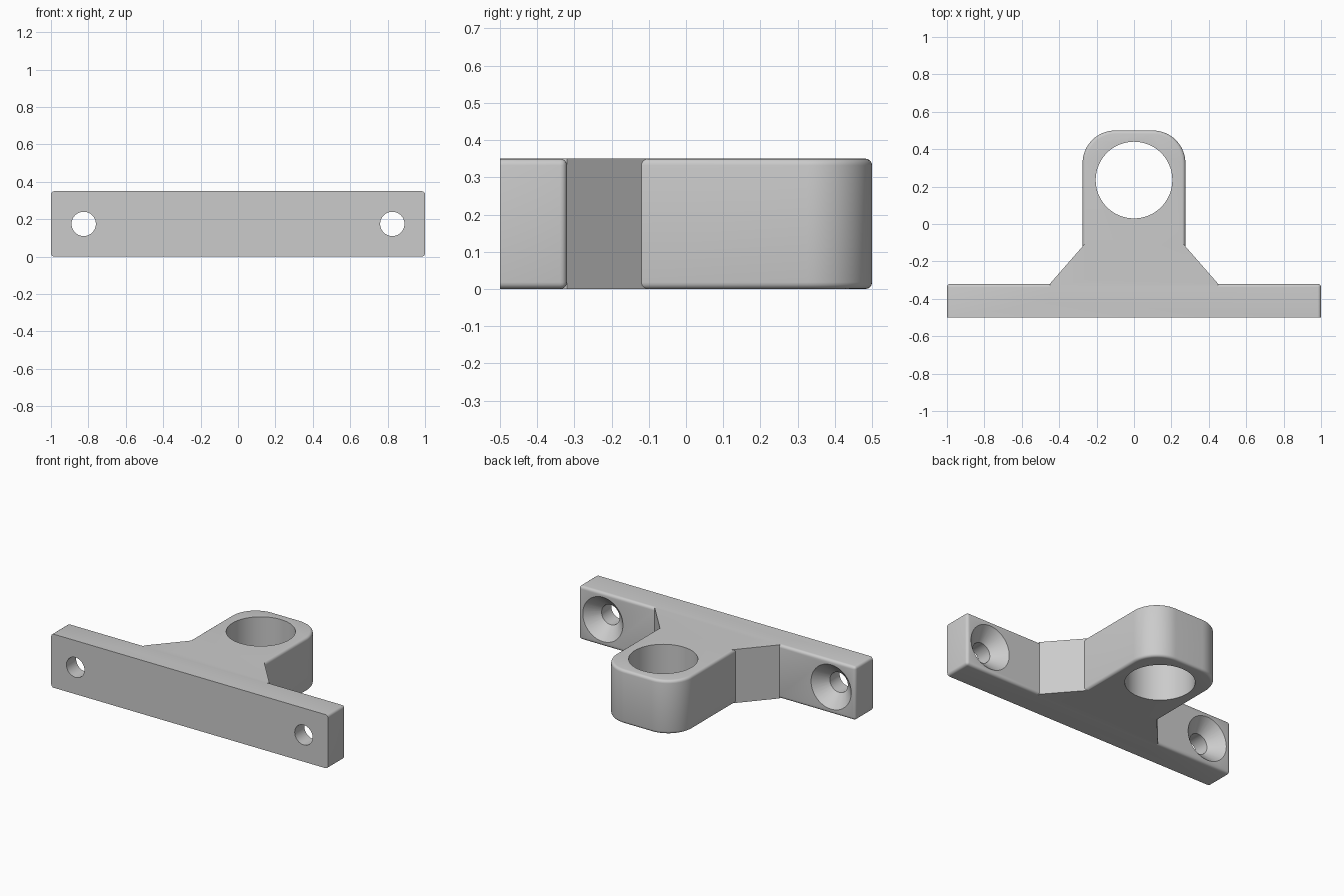
import bpy, bmesh
from math import pi, sin, cos
from mathutils import Matrix, Vector

H = 0.35      # bracket height
ROUND = 0.018  # edge rounding

old = bpy.data.objects.get("Cube")
if old:
    bpy.data.objects.remove(old, do_unlink=True)

grey = bpy.data.materials.new("plain grey")
grey.use_nodes = True
grey.diffuse_color = (0.6, 0.6, 0.6, 1)
grey.node_tree.nodes["Principled BSDF"].inputs["Base Color"].default_value = (0.6, 0.6, 0.6, 1)


def add_object(name, bm):
    bmesh.ops.recalc_face_normals(bm, faces=bm.faces)
    mesh = bpy.data.meshes.new(name)
    bm.to_mesh(mesh)
    bm.free()
    mesh.materials.append(grey)
    obj = bpy.data.objects.new(name, mesh)
    bpy.context.collection.objects.link(obj)
    return obj


def prism(name, outline, rounded=None):
    """Extrude an outline to full height and round the edges chosen by a rule."""
    bm = bmesh.new()
    base = bm.faces.new([bm.verts.new((x, y, 0)) for x, y in outline])
    top = bmesh.ops.extrude_face_region(bm, geom=[base])["geom"]
    bmesh.ops.translate(bm, vec=(0, 0, H), verts=[v for v in top if isinstance(v, bmesh.types.BMVert)])
    bmesh.ops.recalc_face_normals(bm, faces=bm.faces)
    if rounded:
        edges = [e for e in bm.edges if rounded(*[v.co for v in e.verts])]
        bmesh.ops.bevel(bm, geom=edges, offset=ROUND, segments=4, profile=0.5, affect="EDGES")
    return add_object(name, bm)


def cutter(name, r1, r2, depth, matrix):
    bm = bmesh.new()
    bmesh.ops.create_cone(bm, cap_ends=True, segments=64, radius1=r1, radius2=r2, depth=depth, matrix=matrix)
    obj = add_object(name, bm)
    obj.hide_render = True
    return obj


def combine(target, tool, operation):
    mod = target.modifiers.new(tool.name, "BOOLEAN")
    mod.operation, mod.solver, mod.object = operation, "EXACT", tool
    bpy.context.view_layer.objects.active = target
    bpy.ops.object.modifier_apply(modifier=mod.name)
    bpy.data.objects.remove(tool, do_unlink=True)


# Mounting plate: every edge rounded except those of the flat front face
bracket = prism("bracket", [(-1, -0.5), (1, -0.5), (1, -0.32), (-1, -0.32)],
                lambda a, b: max(a.y, b.y) > -0.4)

# Clamp head with two large rear corners
R, W, REAR = 0.175, 0.275, 0.5
arc = [(W - R + R * cos(i * pi / 32), REAR - R + R * sin(i * pi / 32)) for i in range(17)]
head_outline = [(W, -0.3)] + arc + [(-x, y) for x, y in reversed(arc)] + [(-W, -0.3)]
head = prism("head", head_outline, lambda a, b: abs(a.z - b.z) < 0.01 and max(a.y, b.y) > -0.29)

# Sharp tapered gusset joining head and plate
side = [(0.45, -0.42), (0.45, -0.32), (0.261, -0.104)]
gusset = prism("gusset", side + [(-x, y) for x, y in reversed(side)])

combine(bracket, gusset, "UNION")
combine(bracket, head, "UNION")

# Vertical bore through the head
combine(bracket, cutter("bore", 0.205, 0.205, 1, Matrix.Translation((0, 0.235, H / 2))), "DIFFERENCE")

# Countersunk screw holes, the wide side facing the rear
to_rear = Matrix.Rotation(-pi / 2, 4, "X")
for s in (-1, 1):
    def spot(y):
        return Matrix.Translation((s * 0.825, y, H / 2)) @ to_rear
    combine(bracket, cutter("screw_hole", 0.065, 0.065, 0.5, spot(-0.4)), "DIFFERENCE")
    combine(bracket, cutter("countersink", 0.06, 0.15, 0.09, spot(-0.36)), "DIFFERENCE")

bpy.ops.object.select_all(action="DESELECT")
bracket.select_set(True)
bpy.context.view_layer.objects.active = bracket
bpy.ops.object.shade_smooth_by_angle(angle=pi / 6)
